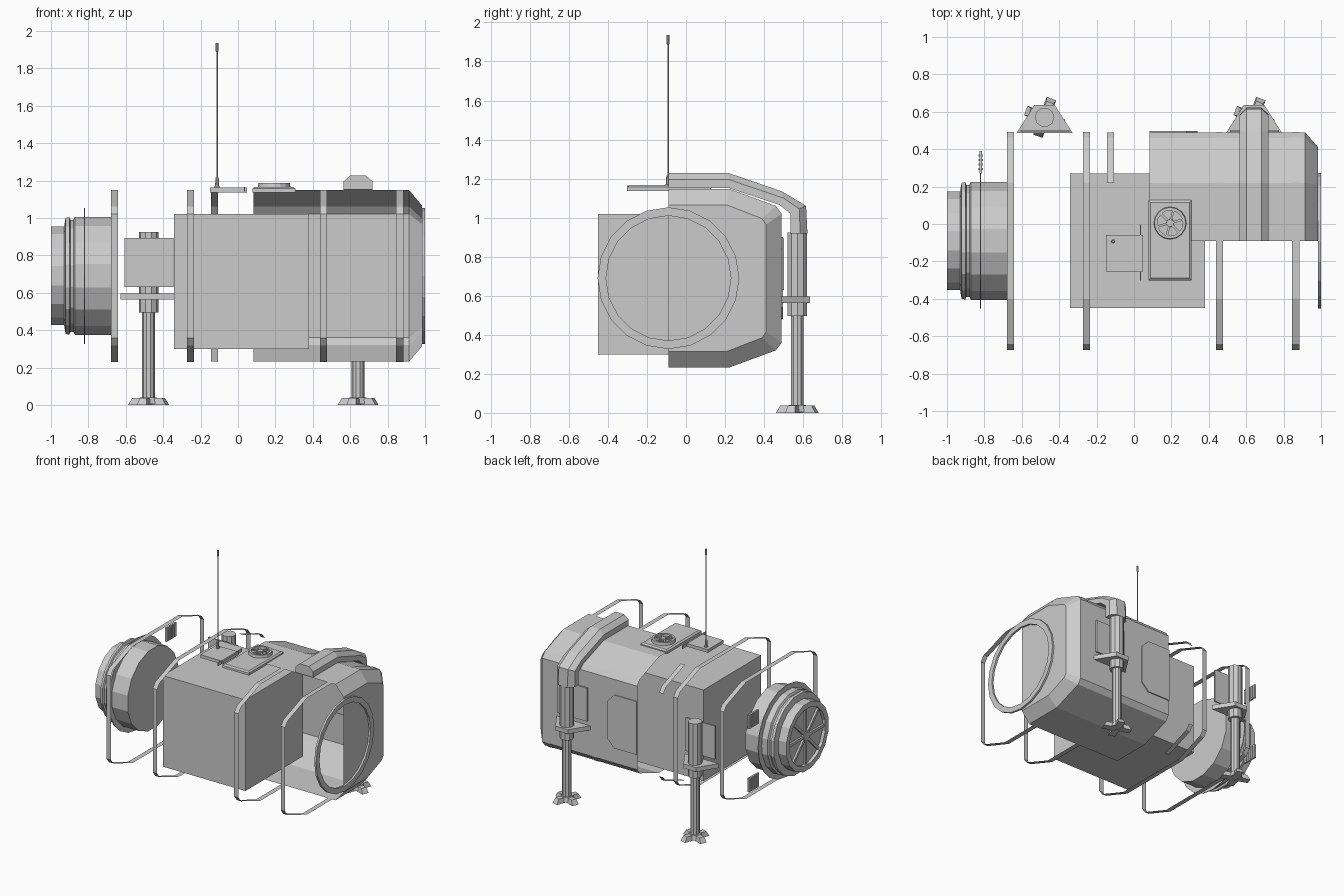
import bpy, bmesh
from math import cos, sin, pi, radians
from mathutils import Matrix, Vector

if "Cube" in bpy.data.objects:
    bpy.data.objects.remove(bpy.data.objects["Cube"])

CY, CZ = -0.09, 0.69          # long axis of the habitat


def make(name, verts, faces, fix=True):
    bm = bmesh.new()
    vs = [bm.verts.new(v) for v in verts]
    for f in faces:
        bm.faces.new([vs[i] for i in f])
    if fix:
        bmesh.ops.recalc_face_normals(bm, faces=bm.faces)
    me = bpy.data.meshes.new(name)
    bm.to_mesh(me)
    bm.free()
    ob = bpy.data.objects.new(name, me)
    bpy.context.collection.objects.link(ob)
    return ob


def loft(name, sections, closed=True, caps=True, loop=False):
    """Skin a list of equal-length point rings."""
    n, m = len(sections[0]), len(sections)
    verts = [p for s in sections for p in s]
    faces = []
    for j in range(m if loop else m - 1):
        a, b = j * n, (j + 1) % m * n
        for i in range(n if closed else n - 1):
            k = (i + 1) % n
            faces.append((a + i, a + k, b + k, b + i))
    if caps and not loop:
        faces += [tuple(range(n)), tuple(range((m - 1) * n, m * n))]
    return make(name, verts, faces)


def box(name, x, y, z):
    return loft(name, [[(x[0], y[0], h), (x[1], y[0], h), (x[1], y[1], h), (x[0], y[1], h)] for h in z])


def lathe_x(name, prof, n, phase=0.0, loop=False):
    """Profile of (x, radius) spun about the habitat axis."""
    secs = [[(x, CY + r * cos(2 * pi * (i + phase) / n), CZ + r * sin(2 * pi * (i + phase) / n))
             for i in range(n)] for x, r in prof]
    return loft(name, secs, loop=loop)


def lathe_z(name, c, prof, n, loop=False):
    """Profile of (z, radius) spun about a vertical axis."""
    secs = [[(c[0] + r * cos(2 * pi * i / n), c[1] + r * sin(2 * pi * i / n), z)
             for i in range(n)] for z, r in prof]
    return loft(name, secs, loop=loop)


# half hull shell, open on the front and the left, tapering to a closed right end
upper = [(-0.09, 1.148), (0.22, 1.148), (0.46, 1.06), (0.49, 1.02)]
half = upper + [(y, 2 * CZ - z + 0.0) for y, z in reversed(upper)]
up_end = [(-0.09, 1.065), (0.21, 1.065), (0.39, 0.995), (0.41, 0.965)]
half_end = up_end + [(y, 2 * CZ - z) for y, z in reversed(up_end)]
rows = [(0.083, half), (0.915, half), (0.985, half_end)]
n = len(half)
verts = [(x, y, z) for x, p in rows for y, z in p]
faces = [(r * n + i, r * n + i + 1, (r + 1) * n + i + 1, (r + 1) * n + i)
         for r in range(2) for i in range(n - 1)]
faces.append(tuple(range(2 * n, 3 * n)))
make("hull_shell", verts, faces)

# flat hull bands, full loops
full = [(y, z) for y, z in half[1:-1]]
full += [(2 * CY - y, z) for y, z in reversed(full)]
full = [(CY + (y - CY) * 1.005, CZ + (z - CZ) * 1.005) for y, z in full]
for i, x in enumerate((-0.66, -0.255, 0.457, 0.865)):
    loft(f"hull_band_{i}", [[(x + s, y, z) for y, z in full] for s in (-0.019, 0.019)], caps=False)

# short band pieces over and under the side door
for i, part in enumerate((half[1:4], half[4:7])):
    loft(f"short_band_{i}", [[(x, y, z) for y, z in part] for x in (-0.145, -0.108)],
         closed=False, caps=False)

# inner equipment block
box("equipment_block", (-0.342, 0.38), (-0.45, 0.27), (0.30, 1.02))

# docking rings
for name, x0, x1 in (("right_docking_ring", 0.984, 1.0), ("left_docking_ring", -0.823, -0.817)):
    lathe_x(name, [(x0, 0.32), (x0, 0.363), (x1, 0.363), (x1, 0.32)], 20, loop=True)

# airlock drum with grooves and a recessed hatch
lathe_x("airlock_drum", [(-0.68, 0.322), (-0.872, 0.322), (-0.88, 0.305), (-0.896, 0.305),
                         (-0.902, 0.32), (-0.922, 0.316), (-0.93, 0.268), (-1.0, 0.268),
                         (-1.0, 0.225), (-0.975, 0.225)], 16, 0.5)
lathe_x("hatch_hub", [(-0.97, 0.045), (-0.995, 0.035)], 12)
for i in range(4):
    ob = box(f"hatch_spokes_{i}", (-0.99, -0.97), (-0.228, 0.228), (-0.011, 0.011))
    ob.data.transform(Matrix.Translation((0, CY, CZ)) @ Matrix.Rotation(i * pi / 4, 4, 'X'))

# louvred panels beside the airlock
for i, zc in enumerate((0.94, 0.44)):
    box(f"louvre_panel_{i}", (-0.826, -0.812), (0.27, 0.39), (zc - 0.055, zc + 0.055))
    for k in range(4):
        y = 0.29 + k * 0.0235
        box(f"louvre_slat_{i}_{k}", (-0.831, -0.807), (y, y + 0.01), (zc - 0.045, zc + 0.045))

# half of the octagonal side door
door = [(0.083, 0.48), (0.28, 0.48), (0.34, 0.54), (0.34, 0.84), (0.28, 0.90), (0.083, 0.90)]
loft("side_door", [[(x, y, z) for x, z in door] for y in (0.488, 0.498)])

# landing legs
for side, lx in (("left", -0.478), ("right", 0.642)):
    c = (lx, 0.57)
    lathe_z(side + "_leg_sleeve", c, [(0.495, 0.052), (0.925, 0.052)], 10)
    lathe_z(side + "_leg_piston", c, [(0.03, 0.034), (0.5, 0.034)], 10)
    lathe_z(side + "_foot_hub", c, [(0.004, 0.055), (0.04, 0.045)], 8)
    for k in range(4):
        # splayed toe
        toe = loft(f"{side}_foot_toe_{k}", [
            [(0.02, -w, 0), (r, -w, 0), (r, w, 0), (0.02, w, 0)] for w, r in ((0.027, 0.107), (0.02, 0.085))])
        for v in toe.data.vertices:
            if v.index >= 4:
                v.co.z = 0.038
        toe.data.transform(Matrix.Translation((lx, 0.57, 0)) @ Matrix.Rotation(radians(70 + 90 * k), 4, 'Z'))
    trap = [(-0.15, 0.486), (0.15, 0.486), (0.055, 0.636), (-0.055, 0.636)]
    loft(side + "_leg_bracket", [[(lx + x, y, z) for x, y in trap] for z in (0.563, 0.597)])
    box(side + "_leg_back_plate", (lx - 0.128, lx + 0.132), (0.491, 0.503), (0.63, 0.893))

# arched arm over the hull carrying the right leg
path_in = [(-0.09, 1.152), (0.22, 1.152), (0.48, 1.065), (0.535, 1.02), (0.535, 0.92)]
path_mid = [(-0.09, 1.195), (0.22, 1.195), (0.50, 1.10), (0.58, 1.045), (0.585, 0.92)]
path_out = [(-0.09, 1.228), (0.22, 1.228), (0.49, 1.135), (0.615, 1.06), (0.622, 0.92)]
secs = []
for a, b, d in zip(path_in, path_mid, path_out):
    secs.append([(0.642 + w, *p) for w, p in ((-0.078, a), (-0.078, b), (-0.04, d),
                                             (0.04, d), (0.078, b), (0.078, a))])
loft("leg_arm", secs)

# roof vent with fan
vent = [(1.137, 0.0), (1.156, 0.0), (1.166, 0.012)]
loft("roof_vent_base", [[(0.077 + d, -0.302 + d, z), (0.308 - d, -0.302 + d, z),
                         (0.308 - d, 0.128 - d, z), (0.077 + d, 0.128 - d, z)] for z, d in vent])
fan = (0.193, 0.005)
lathe_z("fan_rim", fan, [(1.16, 0.088), (1.188, 0.084), (1.188, 0.068), (1.16, 0.068)], 16, loop=True)
lathe_z("fan_hub", fan, [(1.16, 0.022), (1.188, 0.02)], 12)
for i in range(3):
    ob = box(f"fan_spokes_{i}", (-0.075, 0.075), (-0.006, 0.006), (1.165, 1.182))
    ob.data.transform(Matrix.Translation((*fan, 0)) @ Matrix.Rotation(radians(15 + 60 * i), 4, 'Z'))

# antenna plate, edge strip and whip antenna
box("antenna_plate", (-0.15, 0.047), (-0.255, -0.058), (1.137, 1.162))
box("roof_edge_strip", (0.032, 0.038), (-0.302, -0.003), (1.14, 1.165))
lathe_z("antenna", (-0.112, -0.092), [(1.155, 0.014), (1.17, 0.014), (1.172, 0.01), (1.215, 0.009),
                                      (1.217, 0.004), (1.888, 0.004), (1.89, 0.007), (1.935, 0.007)], 8)
